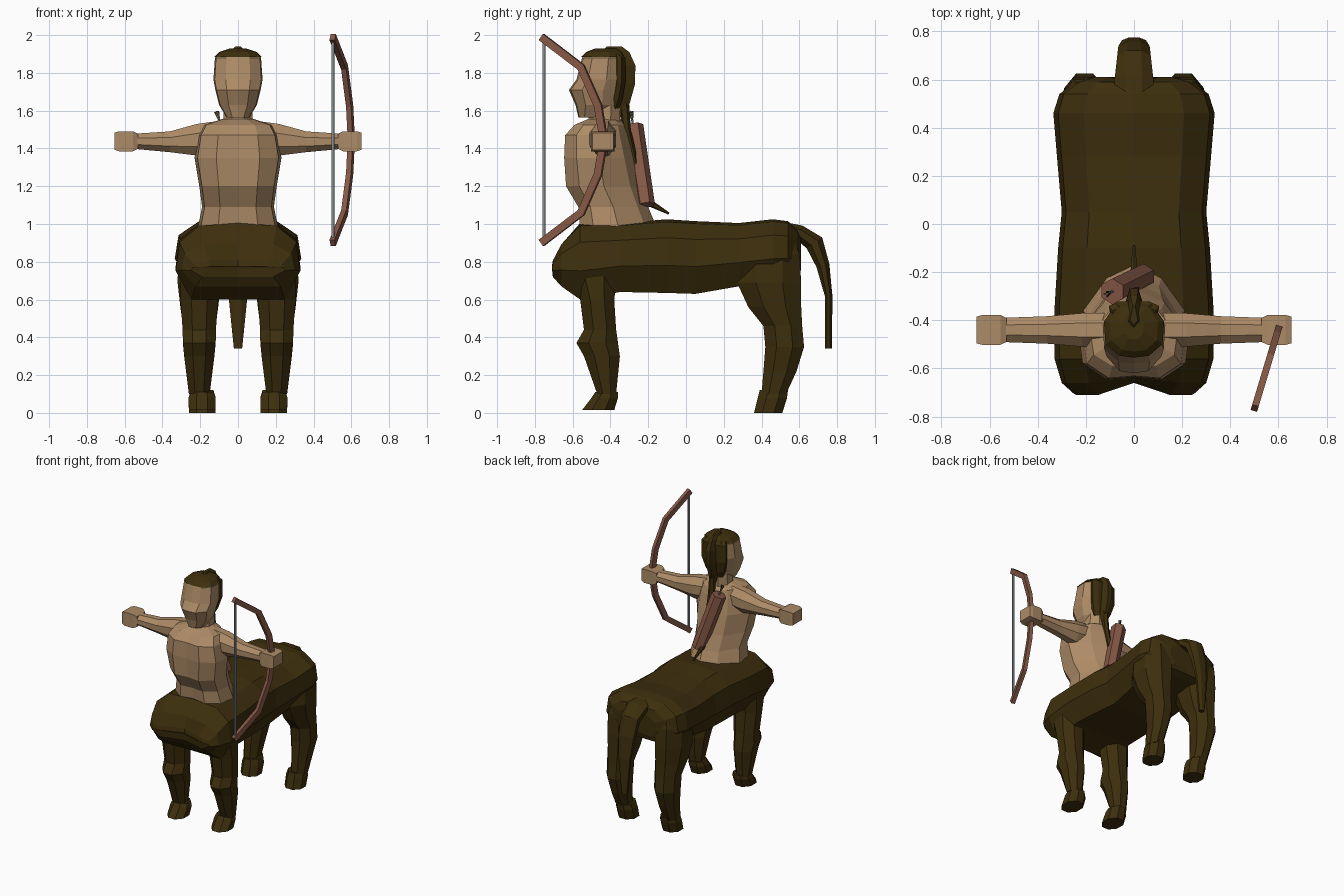
import bpy
import bmesh
import math
from mathutils import Vector

cube = bpy.data.objects.get("Cube")
if cube:
    bpy.data.objects.remove(cube, do_unlink=True)


def make_material(name, red, green, blue):
    material = bpy.data.materials.new(name)
    material.use_nodes = True
    colour = (red, green, blue, 1)
    material.diffuse_color = colour
    material.node_tree.nodes["Principled BSDF"].inputs["Base Color"].default_value = colour
    return material


skin = make_material("warm skin", .42, .26, .135)
coat = make_material("dark brown coat", .047, .028, .004)
wood = make_material("red brown wood", .24, .098, .062)
steel = make_material("grey string", .24, .27, .29)


def loft(name, rings, material):
    """Skin a list of equal point rings and close both ends."""
    mesh = bpy.data.meshes.new(name)
    bm = bmesh.new()
    rows = [[bm.verts.new(point) for point in ring] for ring in rings]
    count = len(rows[0])
    for lower, upper in zip(rows, rows[1:]):
        for i in range(count):
            j = (i + 1) % count
            bm.faces.new((lower[i], lower[j], upper[j], upper[i]))
    bm.faces.new(rows[0])
    bm.faces.new(rows[-1])
    bmesh.ops.recalc_face_normals(bm, faces=bm.faces)
    bm.to_mesh(mesh)
    bm.free()
    mesh.materials.append(material)
    obj = bpy.data.objects.new(name, mesh)
    bpy.context.scene.collection.objects.link(obj)
    return obj


def polygon(sides):
    """Unit polygon whose flat sides touch the unit square."""
    reach = 1 / math.cos(math.pi / sides)
    angles = [(i + .5) * math.tau / sides for i in range(sides)]
    return [(reach * math.cos(a), reach * math.sin(a)) for a in angles]


def mirrored(half):
    """Complete a half outline whose first and last points lie on the middle."""
    return half + [(-x, y) for x, y in half[-2:0:-1]]


def stack(name, sections, outline, material, x=0):
    """Horizontal rings: height, half width, front y, back y."""
    rings = []
    for z, width, front, back in sections:
        middle, depth = (front + back) / 2, (back - front) / 2
        rings.append([(x + u * width, middle + v * depth, z) for u, v in outline])
    return loft(name, rings, material)


def sweep(name, sections, side, material, sides=8):
    """Rings square to a path: point, half size along side, other half size."""
    points = [Vector(section[0]) for section in sections]
    rings = []
    for i, (point, (_, a, b)) in enumerate(zip(points, sections)):
        tangent = points[min(i + 1, len(points) - 1)] - points[max(i - 1, 0)]
        across = Vector(side).normalized()
        other = tangent.cross(across).normalized()
        across = other.cross(tangent).normalized()
        rings.append([point + across * u * a + other * v * b for u, v in polygon(sides)])
    return loft(name, rings, material)


# Horse barrel: y, half width, top, bottom, depth of the cleft on the middle line
barrel = mirrored([(0, 1), (.62, .93), (.94, .5), (1, -.25), (.75, -1), (0, -1)])
stations = [
    (-.71, .24, .775, .765, .05), (-.705, .25, .81, .72, .05), (-.66, .3, .9, .67, .02),
    (-.56, .33, 1.005, .6, 0), (-.35, .33, 1.005, .64, 0), (-.1, .315, 1.025, .635, 0),
    (.05, .3, 1.015, .63, 0), (.28, .32, 1.005, .67, 0), (.46, .335, 1.025, .69, 0),
    (.54, .31, 1.015, .7, 0), (.59, .24, .97, .72, 0), (.61, .17, .92, .76, -.02),
]
body_rings = []
for y, width, top, bottom, cleft in stations:
    middle, half = (top + bottom) / 2, (top - bottom) / 2
    body_rings.append([(u * width, y if u else y + cleft, middle + v * half)
                       for u, v in barrel])
loft("horse_body", body_rings, coat)

# Legs and hooves
octagon = polygon(8)
for label, sign in (("left", 1), ("right", -1)):
    stack(f"front_leg_{label}", [
        (.76, .1, -.62, -.36), (.6, .1, -.56, -.38), (.44, .088, -.54, -.37),
        (.37, .087, -.58, -.36), (.3, .08, -.54, -.35), (.1, .055, -.47, -.37),
    ], octagon, coat, sign * .205)
    stack(f"front_hoof_{label}", [
        (.11, .06, -.48, -.36), (.08, .072, -.5, -.36), (.015, .07, -.55, -.38),
    ], octagon, coat, sign * .19)
    stack(f"hind_leg_{label}", [
        (.93, .07, .38, .57), (.84, .11, .29, .6), (.69, .115, .27, .61),
        (.56, .1, .33, .61), (.46, .087, .41, .615), (.35, .085, .42, .625),
        (.22, .065, .41, .585), (.1, .055, .4, .53),
    ], octagon, coat, sign * .205)
    stack(f"hind_hoof_{label}", [
        (.12, .06, .39, .54), (.08, .072, .38, .535), (0, .07, .36, .51),
    ], octagon, coat, sign * .19)

# Tail
sweep("tail", [
    ((0, .52, .97), .08, .04), ((0, .6, .955), .08, .04), ((0, .68, .9), .07, .05),
    ((0, .725, .78), .065, .035), ((0, .755, .62), .05, .02), ((0, .755, .34), .022, .018),
], (1, 0, 0), coat)

# Human torso with a shallow groove down the chest
chest = mirrored([(0, -.95), (.5, -1), (.93, -.65), (1, 0), (.55, .7), (0, 1)])
stack("torso", [
    (.97, .215, -.56, -.15), (1.09, .19, -.57, -.2), (1.2, .205, -.635, -.235),
    (1.35, .23, -.645, -.27), (1.47, .21, -.64, -.3),
    (1.525, .18, -.59, -.32), (1.555, .085, -.52, -.35),
], chest, skin)
stack("neck", [(1.5, .08, -.52, -.35), (1.65, .075, -.51, -.35)], octagon, skin)

# Head, hair cap and the narrow crest running into a ponytail
skull = mirrored([(0, -1), (.5, -.93), (.95, -.5), (1, .3), (.6, .95), (0, 1)])
stack("head", [
    (1.565, .06, -.57, -.44), (1.63, .1, -.585, -.37), (1.71, .12, -.62, -.34),
    (1.765, .13, -.58, -.335), (1.88, .122, -.55, -.335), (1.9, .1, -.53, -.35),
], skull, skin)
stack("hair_back", [
    (1.6, .05, -.42, -.355), (1.66, .08, -.4, -.335), (1.75, .105, -.38, -.32),
    (1.88, .105, -.38, -.32), (1.9, .09, -.4, -.34),
], skull, coat)
stack("hair_top", [
    (1.885, .125, -.555, -.325), (1.91, .1, -.53, -.34), (1.93, .04, -.48, -.37),
], skull, coat)
crest = mirrored([(0, -1), (1, -.5), (.35, 1), (0, 1)])
stack("hair_crest", [
    (1.57, .02, -.38, -.32), (1.65, .04, -.39, -.295), (1.74, .05, -.4, -.27),
    (1.84, .05, -.42, -.268), (1.91, .04, -.45, -.3), (1.94, .015, -.42, -.34),
], crest, coat)
sweep("ponytail", [
    ((0, -.33, 1.64), .02, .025), ((0, -.315, 1.5), .022, .02), ((0, -.27, 1.3), .02, .02),
    ((0, -.21, 1.12), .015, .02), ((0, -.09, 1.055), .005, .005),
], (1, 0, 0), coat, 6)

# Outstretched arms and fists
for label, sign in (("left", 1), ("right", -1)):
    sweep(f"arm_{label}", [
        ((sign * .1, -.44, 1.46), .07, .085), ((sign * .21, -.44, 1.445), .07, .085),
        ((sign * .36, -.44, 1.435), .057, .055), ((sign * .55, -.44, 1.438), .05, .04),
    ], (0, 1, 0), skin)
    sweep(f"fist_{label}", [
        ((sign * .53, -.44, 1.438), .05, .04), ((sign * .555, -.44, 1.438), .062, .053),
        ((sign * .63, -.44, 1.438), .062, .053), ((sign * .655, -.44, 1.438), .055, .045),
    ], (0, 1, 0), skin, 4)

# Bow: the lower limb repeats the upper limb about the grip height
grip = 1.445
limb = [(.545, -.765), (.385, -.555), (.18, -.465), (0, -.435)]
bow_outline = limb + [(-rise, y) for rise, y in limb[-2::-1]]
bow_path = [(.6 + (y + .435) * .3, y, grip + rise) for rise, y in bow_outline]
sweep("bow", [(point, .014, .02) for point in bow_path], (1, -.3, 0), wood, 4)
sweep("bow_string", [((.503, -.752, grip + end * .53), .007, .007) for end in (1, -1)],
      (1, -.3, 0), steel, 4)

# Quiver with a recessed mouth, and an arrow
base, mouth = Vector((.04, -.215, 1.1)), Vector((-.09, -.28, 1.52))
sweep("quiver", [
    (base, .044, .044), (mouth, .047, .047),
    (mouth + (mouth - base) * .001, .034, .034), (base.lerp(mouth, .9), .034, .034),
], (1, 0, 0), wood, 6)
nock = base.lerp(mouth, 1.18)
sweep("arrow_shaft", [(base.lerp(mouth, .8), .005, .005), (nock, .005, .005)],
      (1, 0, 0), steel, 6)
for axis, direction in (("wide", (1, 0, 0)), ("deep", (0, 1, 0))):
    sweep(f"arrow_fletching_{axis}", [
        (base.lerp(mouth, 1.06), .004, .002), (nock, .014, .002),
    ], direction, coat, 4)
